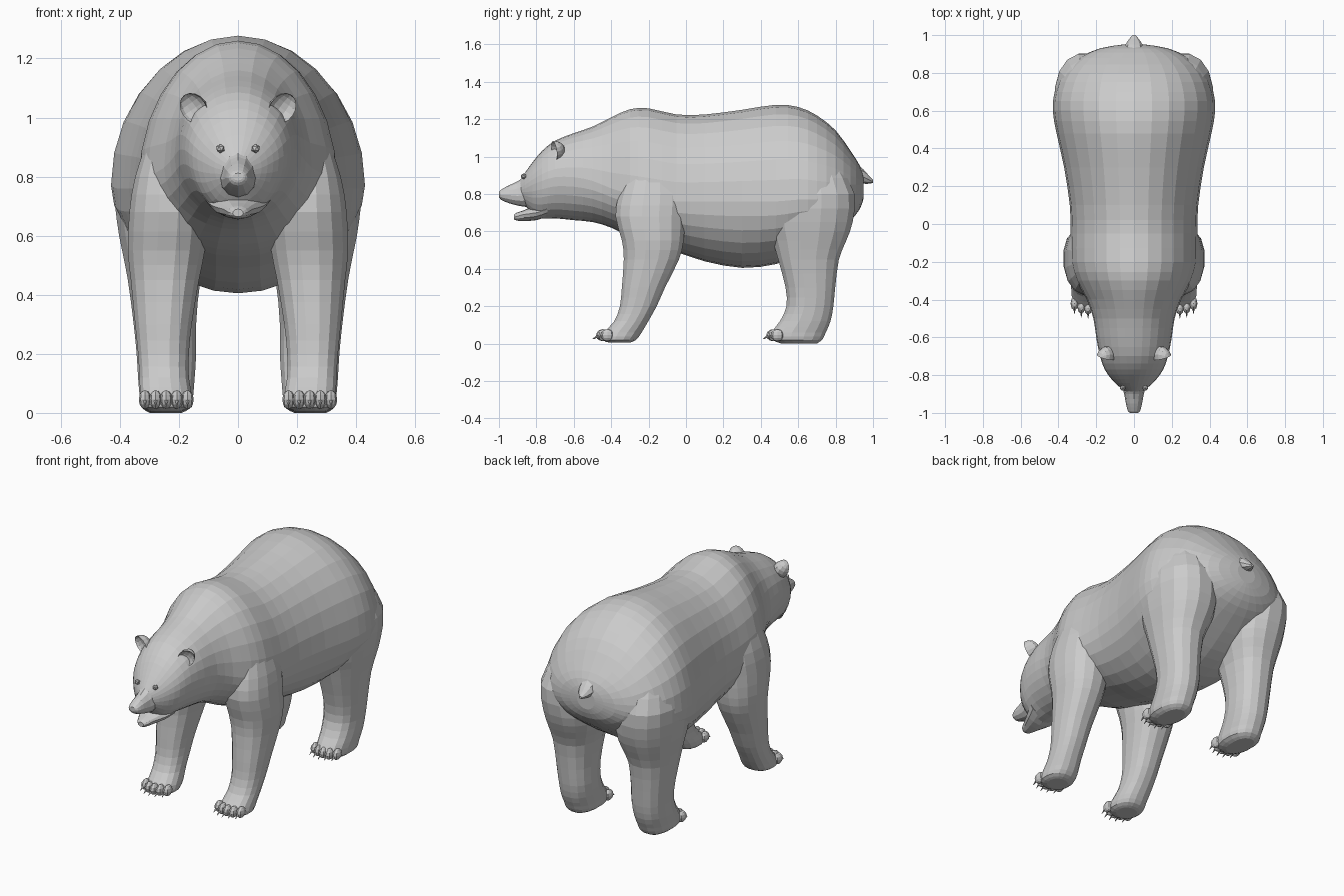
import bpy, bmesh, math
from mathutils import Vector, Matrix

if "Cube" in bpy.data.objects:
    bpy.data.objects.remove(bpy.data.objects["Cube"])


def finish(name, bm, mirror=False):
    bmesh.ops.recalc_face_normals(bm, faces=bm.faces)
    me = bpy.data.meshes.new(name)
    bm.to_mesh(me)
    bm.free()
    ob = bpy.data.objects.new(name, me)
    bpy.context.collection.objects.link(ob)
    if mirror:
        ob.modifiers.new("mirror", 'MIRROR').use_mirror_merge = False
    return ob


def refine(rows, n):
    # Catmull-Rom interpolation between the key sections
    out = []
    for i in range(len(rows) - 1):
        keys = (rows[max(i - 1, 0)], rows[i], rows[i + 1], rows[min(i + 2, len(rows) - 1)])
        for k in range(n):
            t = k / n
            out.append([0.5 * (2 * b + (c - a) * t + (2 * a - 5 * b + 4 * c - d) * t * t
                               + (3 * b - a - 3 * c + d) * t ** 3)
                        for a, b, c, d in zip(*keys)])
    return out + [list(rows[-1])]


def spow(v, p):
    return math.copysign(abs(v) ** p, v)


def loft(bm, rings):
    loops = [[bm.verts.new(p) for p in r] for r in rings]
    n = len(loops[0])
    for a, b in zip(loops, loops[1:]):
        for i in range(n):
            j = (i + 1) % n
            bm.faces.new((a[i], a[j], b[j], b[i]))
    bm.faces.new(loops[0])
    bm.faces.new(loops[-1])


def long_part(name, rows, seg=24, n=2):
    # sections along y: (y, top, bottom, widest height, half width)
    rings = []
    for y, top, bot, mid, w in refine(rows, n):
        ring = []
        for i in range(seg):
            a = 2 * math.pi * i / seg
            s = math.sin(a)
            ring.append((w * math.cos(a), y, mid + s * ((top - mid) if s > 0 else (mid - bot))))
        rings.append(ring)
    bm = bmesh.new()
    loft(bm, rings)
    return finish(name, bm)


def leg_pair(name, rows, paw_y, seg=16):
    # sections along z: (z, front y, back y, inner x, outer x)
    rings = []
    for z, y0, y1, x0, x1 in refine(rows, 2):
        ring = []
        for i in range(seg):
            a = 2 * math.pi * (i + 0.5) / seg
            ring.append(((x0 + x1) / 2 + (x1 - x0) / 2 * spow(math.cos(a), 0.88),
                         (y0 + y1) / 2 + (y1 - y0) / 2 * spow(math.sin(a), 0.88), z))
        rings.append(ring)
    bm = bmesh.new()
    loft(bm, rings)
    # toes and claws
    for i in range(-2, 3):
        x, y = 0.243 + i * 0.036, paw_y + 0.006 * i * i
        bmesh.ops.create_uvsphere(bm, u_segments=8, v_segments=6, radius=1, matrix=Matrix.Translation(
            (x, y, 0.045)) @ Matrix.Diagonal((0.021, 0.036, 0.032, 1)))
        d = Vector((0, -0.035, -0.022))
        rot = d.to_track_quat('Z', 'Y').to_matrix().to_4x4()
        bmesh.ops.create_cone(bm, cap_ends=True, segments=5, radius1=0.009, radius2=0.001, depth=0.045,
                              matrix=Matrix.Translation((x, y - 0.036, 0.036)) @ rot)
    return finish(name, bm, True)


# torso, neck and skull
long_part("body", [
    (-.89, .87, .77, .82, .04), (-.86, .915, .74, .83, .08), (-.82, .97, .69, .85, .12),
    (-.77, 1.03, .668, .87, .155), (-.70, 1.085, .67, .89, .18), (-.60, 1.125, .66, .89, .20),
    (-.50, 1.16, .65, .87, .215), (-.40, 1.21, .62, .83, .25), (-.30, 1.253, .57, .80, .305),
    (-.20, 1.258, .53, .78, .335), (-.05, 1.225, .49, .76, .335), (.10, 1.225, .44, .76, .34),
    (.30, 1.25, .405, .76, .37), (.48, 1.277, .425, .76, .41), (.60, 1.265, .47, .77, .43),
    (.70, 1.22, .53, .77, .42), (.80, 1.14, .60, .78, .375), (.88, 1.03, .66, .80, .29),
    (.93, .95, .72, .82, .18), (.95, .89, .78, .84, .06)], seg=28)

# muzzle and open lower jaw
long_part("muzzle", [
    (-1.0, .812, .787, .80, .018), (-.99, .822, .77, .795, .032), (-.95, .845, .752, .795, .043),
    (-.90, .868, .738, .79, .052), (-.85, .905, .73, .80, .065), (-.78, .95, .72, .82, .08)], seg=12)
long_part("lower_jaw", [
    (-.92, .69, .664, .676, .018), (-.905, .70, .658, .68, .034), (-.87, .712, .655, .69, .05),
    (-.80, .74, .66, .70, .085), (-.74, .76, .68, .72, .11)], seg=12)

# tail
long_part("tail", [
    (.90, .97, .86, .91, .065), (.95, .93, .855, .89, .045), (.98, .895, .855, .875, .025),
    (1.0, .875, .86, .867, .008)], seg=8)

# legs
leg_pair("front_legs", [
    (.95, -.30, -.05, .16, .30), (.80, -.36, .0, .12, .35), (.68, -.38, .0, .10, .37),
    (.55, -.345, -.01, .11, .375), (.45, -.335, -.035, .13, .365), (.30, -.345, -.11, .155, .35),
    (.20, -.355, -.155, .165, .34), (.12, -.385, -.20, .165, .335), (.06, -.44, -.235, .155, .333),
    (.02, -.45, -.265, .16, .33), (.005, -.41, -.30, .19, .30)], -.445)
leg_pair("hind_legs", [
    (.95, .48, .83, .15, .36), (.80, .43, .905, .09, .42), (.65, .43, .895, .07, .413),
    (.55, .46, .86, .09, .395), (.45, .49, .82, .125, .375), (.30, .53, .80, .14, .355),
    (.20, .535, .79, .14, .345), (.12, .50, .775, .145, .34), (.06, .455, .75, .15, .335),
    (.02, .46, .73, .155, .33), (0, .51, .70, .19, .30)], .465)

# cupped ears
bm = bmesh.new()
bmesh.ops.create_uvsphere(bm, u_segments=12, v_segments=8, radius=1)
for v in bm.verts:
    if v.co.y < -0.01:
        v.co.y *= -0.45
bmesh.ops.transform(bm, verts=bm.verts, matrix=Matrix.Translation((.15, -.705, 1.03))
                    @ Matrix.Rotation(math.radians(35), 4, 'Y') @ Matrix.Rotation(math.radians(20), 4, 'Z')
                    @ Matrix.Diagonal((.045, .06, .056, 1)))
finish("ears", bm, True)

# eyes
bm = bmesh.new()
bmesh.ops.create_icosphere(bm, subdivisions=1, radius=0.016, matrix=Matrix.Translation((.06, -.868, .895)))
finish("eyes", bm, True)
